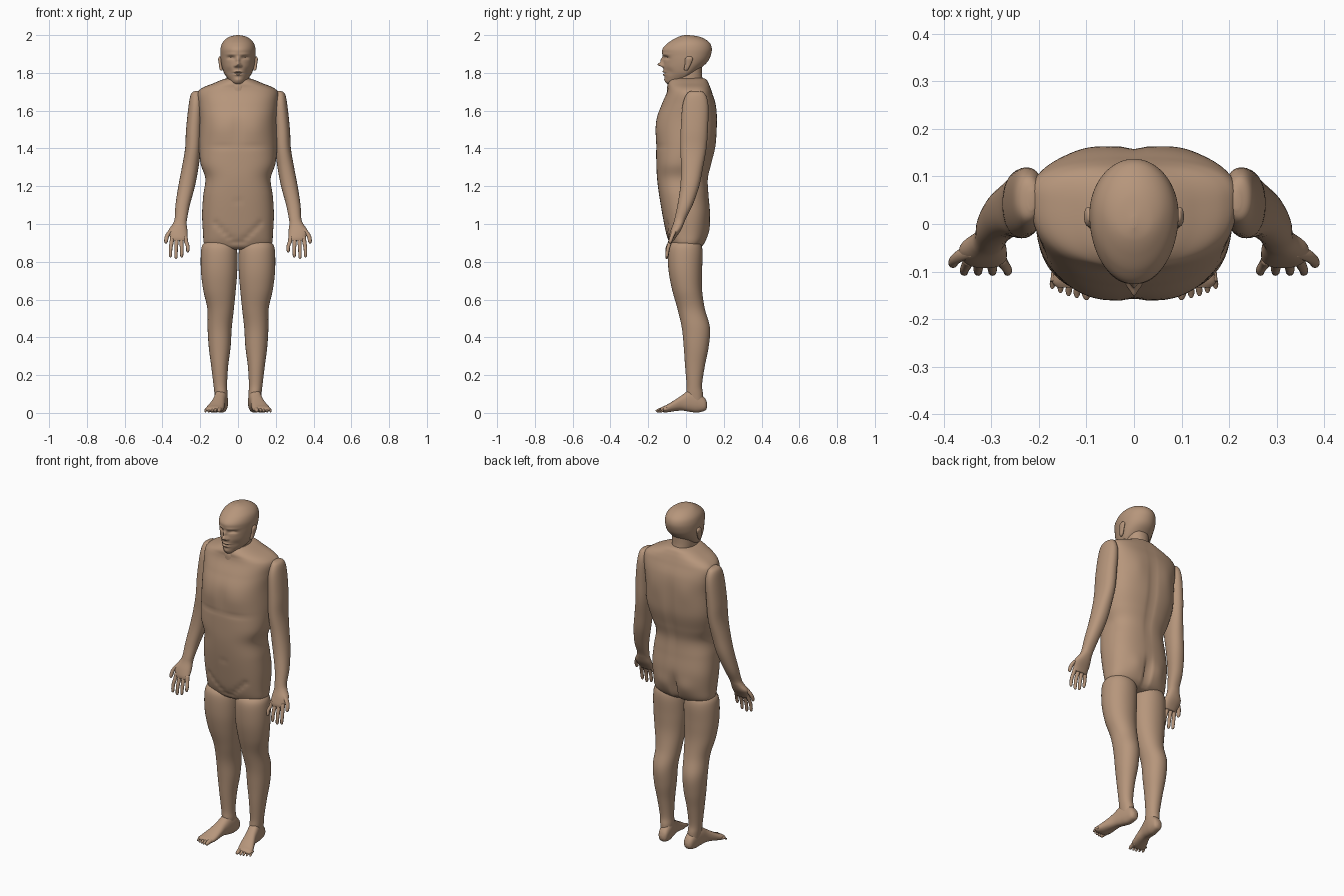
import bpy, bmesh, math

skin = bpy.data.materials.new("skin")
skin.diffuse_color = (0.47, 0.305, 0.2, 1)


def spline(keys, rings):
    """Catmull-Rom interpolation of section tuples."""
    out, last = [], len(keys) - 1
    for i in range(rings + 1):
        u = i / rings * last
        k = min(int(u), last - 1)
        t = u - k
        p0, p1, p2, p3 = (keys[min(max(k + d, 0), last)] for d in (-1, 0, 1, 2))
        out.append([0.5 * (2 * b + (c - a) * t + (2 * a - 5 * b + 4 * c - d) * t * t
                           + (3 * b - a - 3 * c + d) * t ** 3)
                    for a, b, c, d in zip(p0, p1, p2, p3)])
    return out


def loft(name, keys, n=32, rings=40, p=2.2, bumps=(), mirror=False, along_y=False):
    """Skin sections (height, centre x, half width, front, back[, widest y]).
    Bumps (side, |x|, z, spread x, spread z, amount) push the front (-1) or back (1)."""
    keys = [k if len(k) == 6 else (*k, (k[3] + k[4]) / 2) for k in keys]
    bm = bmesh.new()
    loops = []
    for z, cx, hx, yf, yb, ym in spline(keys, rings):
        loop = []
        for i in range(n):
            a = 2 * math.pi * i / n
            c, s = math.cos(a), math.sin(a)
            x = cx + hx * math.copysign(abs(c) ** (2 / p), c)
            y = ym + (yb - ym if s > 0 else ym - yf) * math.copysign(abs(s) ** (2 / p), s)
            for side, bx, bz, sx, sz, amt in bumps:
                if side * s > 0:
                    g = math.exp(-((abs(x) - bx) / sx) ** 2 - ((z - bz) / sz) ** 2)
                    y += side * amt * g * min(1, abs(s) * 1.5)
            loop.append(bm.verts.new((x, -z, y) if along_y else (x, y, z)))
        loops.append(loop)
    for a, b in zip(loops, loops[1:]):
        for i in range(n):
            j = (i + 1) % n
            bm.faces.new((a[i], a[j], b[j], b[i]))
    bm.faces.new(loops[0])
    bm.faces.new(loops[-1])
    bmesh.ops.recalc_face_normals(bm, faces=bm.faces)
    return finish(name, bm, mirror)


def finish(name, bm, mirror):
    me = bpy.data.meshes.new(name)
    bm.to_mesh(me)
    bm.free()
    me.materials.append(skin)
    me.polygons.foreach_set("use_smooth", [True] * len(me.polygons))
    ob = bpy.data.objects.new(name, me)
    bpy.context.collection.objects.link(ob)
    if mirror:
        m = ob.modifiers.new("mirror", "MIRROR")
        m.use_mirror_merge = False
    return ob


def digit(name, pts, r, along_y=False):
    """Finger or toe: rounded tapering tube; pts are (height, x, depth)."""
    keys = [(h, x, r * (1 - 0.12 * i), d - r * (1 - 0.12 * i), d + r * (1 - 0.12 * i))
            for i, (h, x, d) in enumerate(pts)]
    h, x, d = pts[-1]
    step = r * 0.7 * (1 if along_y else -1)
    keys.append((h + step, x, r * 0.2, d - r * 0.2, d + r * 0.2))
    loft(name, keys, 12, 12, 2, mirror=True, along_y=along_y)


# head with face modelled as soft bumps
face = [
    (-1, 0, 1.844, .012, .011, .030), (-1, 0, 1.867, .009, .015, .014),
    (-1, .014, 1.837, .007, .007, .010), (-1, .037, 1.879, .018, .010, -.015),
    (-1, .037, 1.874, .012, .006, .007), (-1, .037, 1.873, .014, .0025, -.003),
    (-1, .035, 1.898, .030, .008, .004), (-1, 0, 1.807, .020, .0045, .007),
    (-1, 0, 1.790, .016, .005, .007), (-1, 0, 1.7985, .022, .003, -.006),
    (-1, 0, 1.763, .018, .010, .004), (-1, .05, 1.805, .018, .020, -.006),
]
loft("head", [
    (1.742, 0, .018, -.100, -.06, -.08), (1.752, 0, .038, -.109, -.02, -.05),
    (1.775, 0, .058, -.113, .02, -.02), (1.80, 0, .074, -.117, .05, 0),
    (1.83, 0, .084, -.120, .085, .01), (1.86, 0, .090, -.120, .115, .015),
    (1.89, 0, .093, -.123, .130, .02), (1.925, 0, .093, -.125, .137, .02),
    (1.955, 0, .085, -.100, .128, .02), (1.978, 0, .066, -.066, .102, .02),
    (1.993, 0, .040, -.035, .065, .01), (2.0, 0, .006, -.008, .015, .005),
], 128, 120, 2.0, face)
loft("neck", [(1.64, 0, .09, -.10, .10), (1.70, 0, .068, -.10, .10), (1.745, 0, .062, -.095, .092),
              (1.79, 0, .062, -.06, .085), (1.85, 0, .06, -.03, .085)])
loft("ear", [(1.812, .088, .004, -.008, .006), (1.822, .090, .008, -.010, .014),
             (1.85, .094, .008, -.006, .028), (1.875, .096, .009, -.004, .036),
             (1.888, .094, .004, .008, .026)], 20, 20, mirror=True)

# torso with chest, groin crease, spine and buttocks
body = [
    (-1, .09, 1.50, .07, .06, .006), (-1, 0, 1.52, .012, .08, -.004),
    (-1, .08, 1.41, .08, .012, -.004), (-1, 0, 1.12, .012, .015, -.004),
    (1, 0, 1.40, .018, .22, -.010), (1, .10, 1.55, .05, .07, .005),
    (1, .075, .97, .05, .05, .010), (1, 0, .95, .010, .07, -.028),
] + [(-1, .02 + .024 * i, .905 + .024 * i, .014, .014, -.007) for i in range(5)]
loft("torso", [
    (.865, 0, .13, -.05, .05), (.875, 0, .165, -.072, .075), (.90, 0, .181, -.088, .098),
    (.95, 0, .185, -.105, .114), (1.05, 0, .190, -.125, .127), (1.15, 0, .184, -.142, .120),
    (1.24, 0, .173, -.153, .117), (1.32, 0, .198, -.157, .135), (1.42, 0, .208, -.158, .158, .03),
    (1.55, 0, .206, -.156, .163, .05), (1.63, 0, .213, -.130, .158, .06),
    (1.69, 0, .216, -.104, .140, .06), (1.72, 0, .190, -.096, .130, .05),
    (1.745, 0, .130, -.094, .120, .04), (1.765, 0, .082, -.08, .108, .03),
    (1.773, 0, .05, -.05, .09, .03),
], 80, 110, 2.5, body)

# arms and palms
loft("arm", [
    (1.705, .215, .008, .03, .07), (1.69, .222, .026, .005, .10), (1.63, .224, .037, -.018, .118),
    (1.50, .233, .042, -.028, .116), (1.40, .238, .042, -.03, .108), (1.30, .253, .044, -.026, .09),
    (1.20, .272, .044, -.03, .07), (1.10, .293, .038, -.045, .035), (1.03, .302, .033, -.06, .0),
    (1.00, .309, .037, -.068, -.012), (.965, .318, .050, -.082, -.028),
    (.93, .314, .046, -.092, -.052), (.912, .312, .040, -.092, -.064),
], 36, 60, 2.2, mirror=True)
for name, x0, x1, tip in (("index_finger", .347, .357, .832), ("middle_finger", .324, .328, .824),
                          ("ring_finger", .301, .298, .832), ("little_finger", .280, .266, .858)):
    digit(name, [(.935, x0, -.074), (.905, x0 * .6 + x1 * .4, -.084),
                 ((tip + .905) / 2, x1, -.096), (tip, x1, -.101)], .0125)
digit("thumb", [(.985, .335, -.055), (.96, .360, -.064), (.935, .376, -.074), (.907, .381, -.083)], .015)

# legs
loft("leg", [
    (.915, .10, .05, -.05, .055), (.895, .10, .084, -.083, .078), (.85, .10, .096, -.096, .088),
    (.75, .10, .096, -.092, .085), (.65, .098, .086, -.073, .085), (.55, .092, .070, -.045, .10),
    (.45, .097, .064, -.022, .127), (.35, .097, .058, -.012, .12), (.25, .097, .045, -.005, .10),
    (.15, .094, .036, .003, .085), (.10, .090, .034, .002, .09), (.04, .088, .028, .015, .09),
], 40, 60, 2.1, mirror=True)

# feet, lofted from heel to toe
loft("foot", [
    (-.112, .083, .010, .030, .050), (-.10, .083, .026, .012, .078), (-.06, .086, .033, .002, .115),
    (-.02, .092, .034, .006, .122), (.02, .100, .034, .012, .095), (.06, .110, .040, .009, .068),
    (.10, .122, .046, .003, .044), (.122, .129, .043, .004, .034), (.134, .131, .030, .010, .026),
], 32, 40, 2.4, mirror=True, along_y=True)
for i in range(5):
    r = .0145 if i == 0 else .0105 - .0006 * i
    x, end = .097 + .0172 * i + (.003 if i else 0), .150 - .002 * i * i * .6
    digit("toe", [(.10, x - .003, .020), (.12, x, .019), (end - .012, x + .002, .015),
                  (end, x + .003, r * .75 + .001)], r, True)
